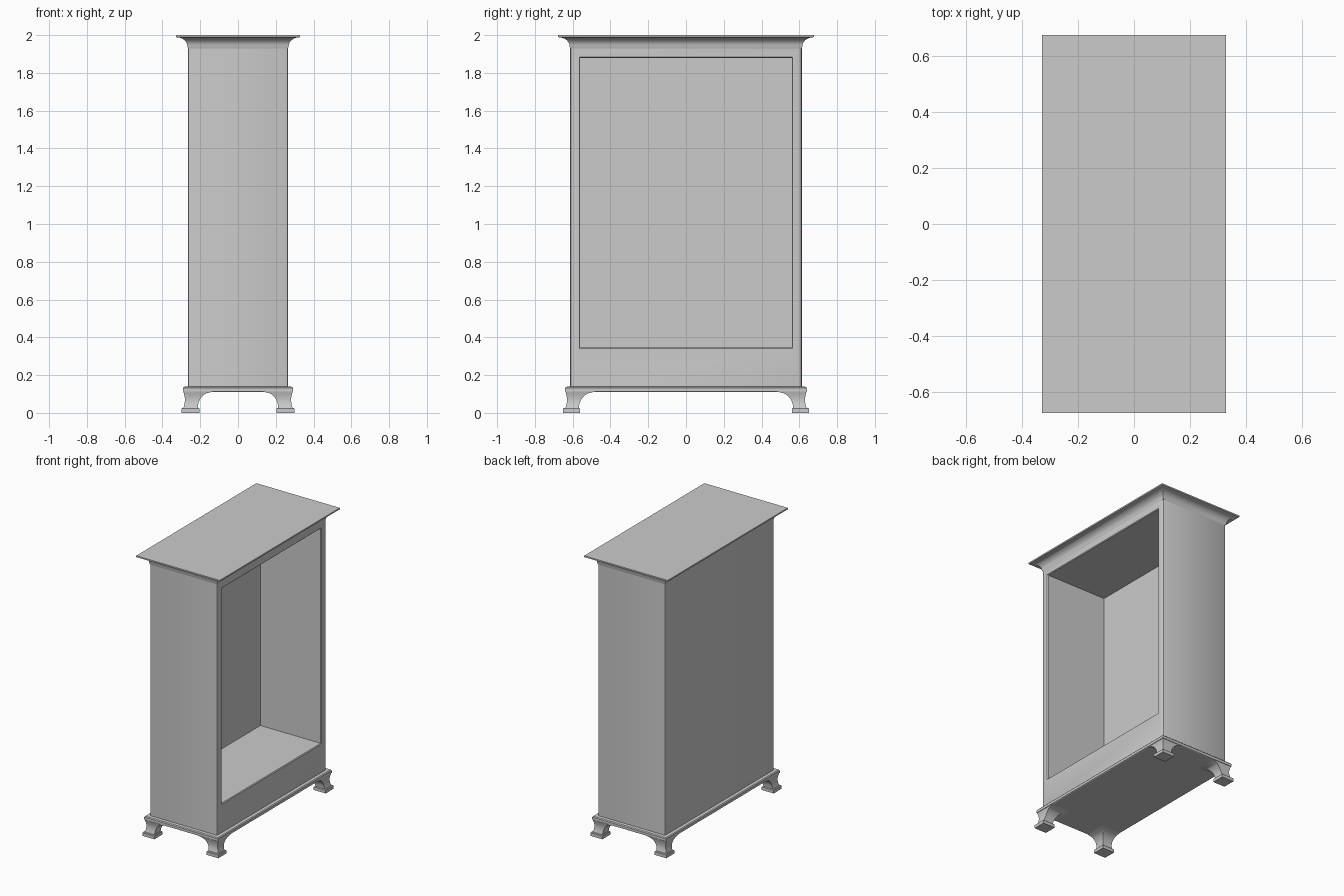
import bpy, bmesh, math

if "Cube" in bpy.data.objects:
    bpy.data.objects.remove(bpy.data.objects["Cube"])


def finish(name, bm, smooth=True):
    bmesh.ops.recalc_face_normals(bm, faces=bm.faces)
    me = bpy.data.meshes.new(name)
    bm.to_mesh(me)
    bm.free()
    ob = bpy.data.objects.new(name, me)
    bpy.context.collection.objects.link(ob)
    if smooth:
        bpy.ops.object.select_all(action='DESELECT')
        ob.select_set(True)
        bpy.context.view_layer.objects.active = ob
        bpy.ops.object.shade_smooth_by_angle(angle=math.radians(30))
    return ob


def loft(name, rings, sx=1, sy=1):
    """Stack of rectangles (x0, x1, y0, y1, z) skinned into a closed solid."""
    bm = bmesh.new()
    loops = []
    for x0, x1, y0, y1, z in rings:
        loops.append([bm.verts.new((sx * x, sy * y, z))
                      for x, y in ((x0, y0), (x1, y0), (x1, y1), (x0, y1))])
    for a, b in zip(loops, loops[1:]):
        for i in range(4):
            j = (i + 1) % 4
            bm.faces.new((a[i], a[j], b[j], b[i]))
    bm.faces.new(loops[0])
    bm.faces.new(loops[-1])
    return finish(name, bm)


def centred(profile, hx, hy):
    """Rectangles about the origin from (offset, z) profile points."""
    return [(-hx - o, hx + o, -hy - o, hy + o, z) for o, z in profile]


HX, HY, Z0, Z1 = 0.265, 0.613, 0.138, 1.94

# Carcass: box with softened upright corners and a recess open to +x
bm = bmesh.new()
bmesh.ops.create_cube(bm, size=1)
for v in bm.verts:
    v.co = (v.co.x * 2 * HX, v.co.y * 2 * HY, Z0 if v.co.z < 0 else Z1)
uprights = [e for e in bm.edges if abs(e.verts[0].co.z - e.verts[1].co.z) > 1]
bmesh.ops.bevel(bm, geom=uprights, offset=0.01, segments=2, profile=0.5, affect='EDGES')
bm.normal_update()
front = max(bm.faces, key=lambda f: f.calc_center_median().x)
for x, y, zb, zt in ((HX, 0.565, 0.342, 1.885),
                     (HX - 0.005, 0.56, 0.347, 1.88),
                     (-0.215, 0.56, 0.347, 1.88)):
    bmesh.ops.inset_region(bm, faces=[front], thickness=0.001)
    for v in front.verts:
        v.co = (x, math.copysign(y, v.co.y), zb if v.co.z < 1.1 else zt)
finish("cabinet_carcass", bm)

# Cornice: cove moulding flaring up to a thin flat top
cove = [(0, 1.93)]
for i in range(9):
    a = math.pi / 2 * i / 8
    cove.append((0.003 + 0.055 * (1 - math.cos(a)), 1.94 + 0.048 * math.sin(a)))
cove += [(0.064, 1.99), (0.064, 2.0)]
loft("cornice", centred(cove, HX, HY))

# Base moulding under the carcass
base = [(0.022, 0.111), (0.027, 0.114), (0.027, 0.132), (0.022, 0.138), (0, 0.14)]
loft("base_moulding", centred(base, HX, HY))

# Feet: curved bracket on a square pad, one at each corner
bracket = []
for i in range(11):
    t = i / 10
    flare = 1 - math.sqrt(1 - t * t)
    waist = 0.008 * math.sin(math.pi * t)
    bracket.append((0.213 - 0.078 * flare, 0.289 - waist,
                    0.567 - 0.085 * flare, 0.638 - waist, 0.026 + 0.086 * t))
pad = [(0.205, 0.30, 0.56, 0.65, 0), (0.205, 0.30, 0.56, 0.65, 0.022),
       (0.209, 0.296, 0.564, 0.646, 0.026)]
for sx, xn in ((1, "front"), (-1, "back")):
    for sy, yn in ((1, "right"), (-1, "left")):
        loft(f"{xn}_{yn}_foot", bracket, sx, sy)
        loft(f"{xn}_{yn}_foot_pad", pad, sx, sy)
